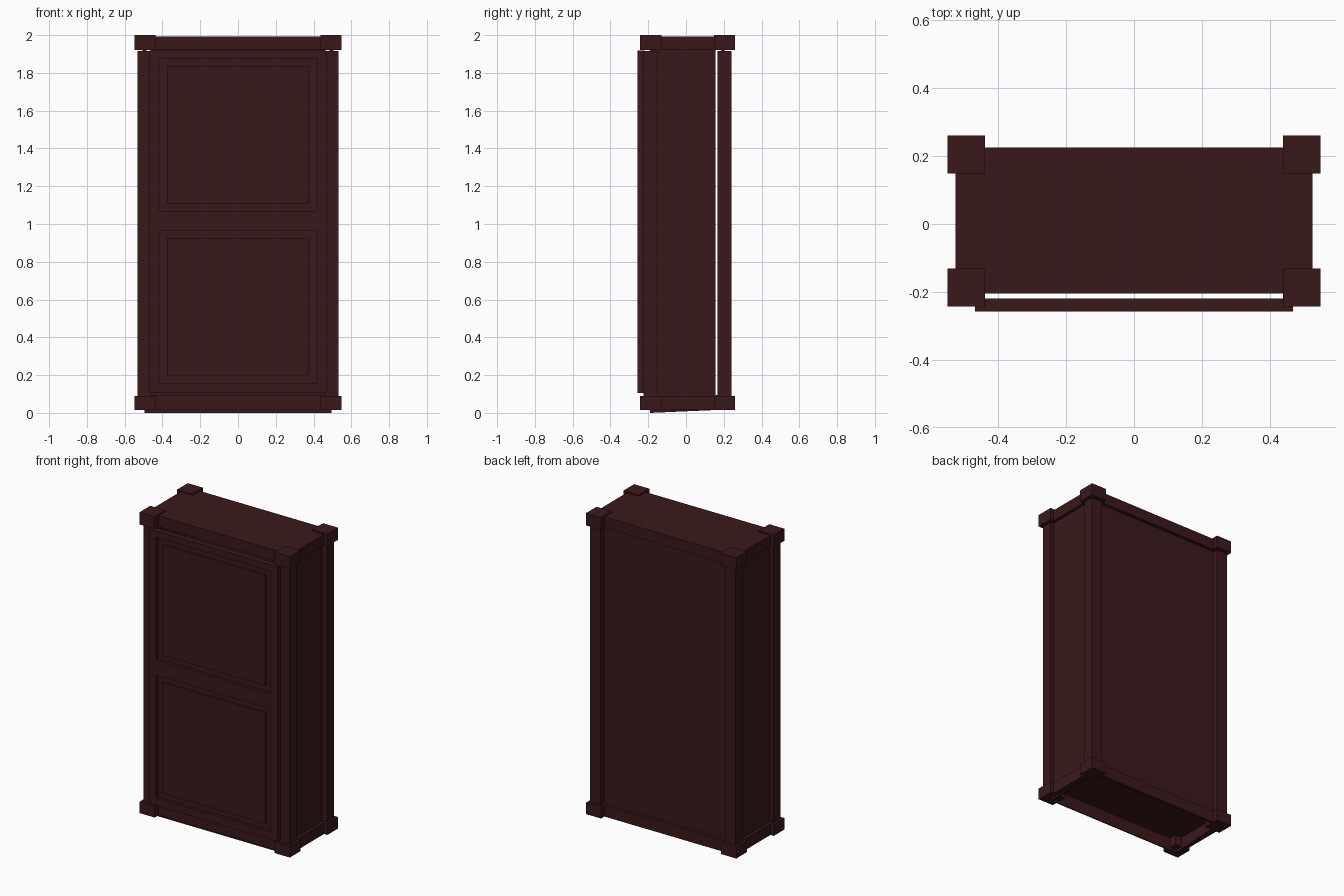
import bpy, bmesh

if "Cube" in bpy.data.objects:
    bpy.data.objects.remove(bpy.data.objects["Cube"])

wood = bpy.data.materials.new("dark_red_wood")
wood.diffuse_color = (0.042, 0.0095, 0.011, 1)
wood.use_nodes = True
wood.node_tree.nodes["Principled BSDF"].inputs["Base Color"].default_value = wood.diffuse_color


def finish(name, bm):
    bmesh.ops.recalc_face_normals(bm, faces=bm.faces)
    me = bpy.data.meshes.new(name)
    bm.to_mesh(me)
    bm.free()
    me.materials.append(wood)
    ob = bpy.data.objects.new(name, me)
    bpy.context.collection.objects.link(ob)
    return ob


def add_box(bm, x, y, z):
    """Add a box given its (min, max) along each axis."""
    verts = bmesh.ops.create_cube(bm, size=1)["verts"]
    for v in verts:
        v.co = [r[0] if c < 0 else r[1] for c, r in zip(v.co, (x, y, z))]
    return verts


def box(name, x, y, z, mirror=False):
    bm = bmesh.new()
    add_box(bm, x, y, z)
    ob = finish(name, bm)
    if mirror:
        ob.modifiers.new("mirror", 'MIRROR')
    return ob


# Corner posts with a square block at each end
for side, cy in (("front", -0.187), ("back", 0.204)):
    box(side + "_post", (0.455, 0.532), (cy - 0.037, cy + 0.037), (0.09, 1.915), True)
    for end, z in (("foot", (0.015, 0.09)), ("cap", (1.92, 2.0))):
        box(f"{side}_{end}_block", (0.438, 0.549), (cy - 0.056, cy + 0.056), z, True)

# Top board and carcass panels (a narrow slit separates side and back post)
box("top_board", (-0.525, 0.525), (-0.205, 0.225), (1.92, 1.992))
box("side_panel", (0.485, 0.505), (-0.19, 0.156), (0.085, 1.925), True)
box("back_panel", (-0.46, 0.46), (0.185, 0.205), (0.085, 1.925))
box("floor_panel", (-0.505, 0.505), (-0.2, 0.205), (0.082, 0.095))

# Base rails between the foot blocks
box("base_front_rail", (-0.5, 0.5), (-0.205, -0.19), (0.015, 0.09))
box("base_back_rail", (-0.5, 0.5), (0.205, 0.225), (0.015, 0.09))
box("base_side_rail", (0.495, 0.525), (-0.19, 0.205), (0.015, 0.09), True)

# Thin skirt inside the base, its lower edge sloping up to the back
box("front_skirt", (-0.495, 0.495), (-0.19, -0.182), (0.0, 0.083))
bm = bmesh.new()
for v in add_box(bm, (0.485, 0.495), (-0.19, 0.2), (0.0, 0.083)):
    if v.co.y > 0 and v.co.z < 0.04:
        v.co.z = 0.017
finish("side_skirt", bm).modifiers.new("mirror", 'MIRROR')

# Door frame: two stiles and three rails
Y = (-0.258, -0.22)
box("door_stile", (0.418, 0.468), Y, (0.105, 1.918), True)
for name, z in (("bottom", (0.105, 0.155)), ("middle", (0.965, 1.065)), ("top", (1.875, 1.918))):
    box(f"door_{name}_rail", (-0.418, 0.418), Y, z)

# Door infill: sunken board with a raised field
for name, z0, z1 in (("lower", 0.155, 0.965), ("upper", 1.065, 1.875)):
    box(f"door_{name}_board", (-0.418, 0.418), (-0.238, -0.22), (z0, z1))
    box(f"door_{name}_raised_panel", (-0.376, 0.374), (-0.252, -0.237), (z0 + 0.04, z1 - 0.04))
